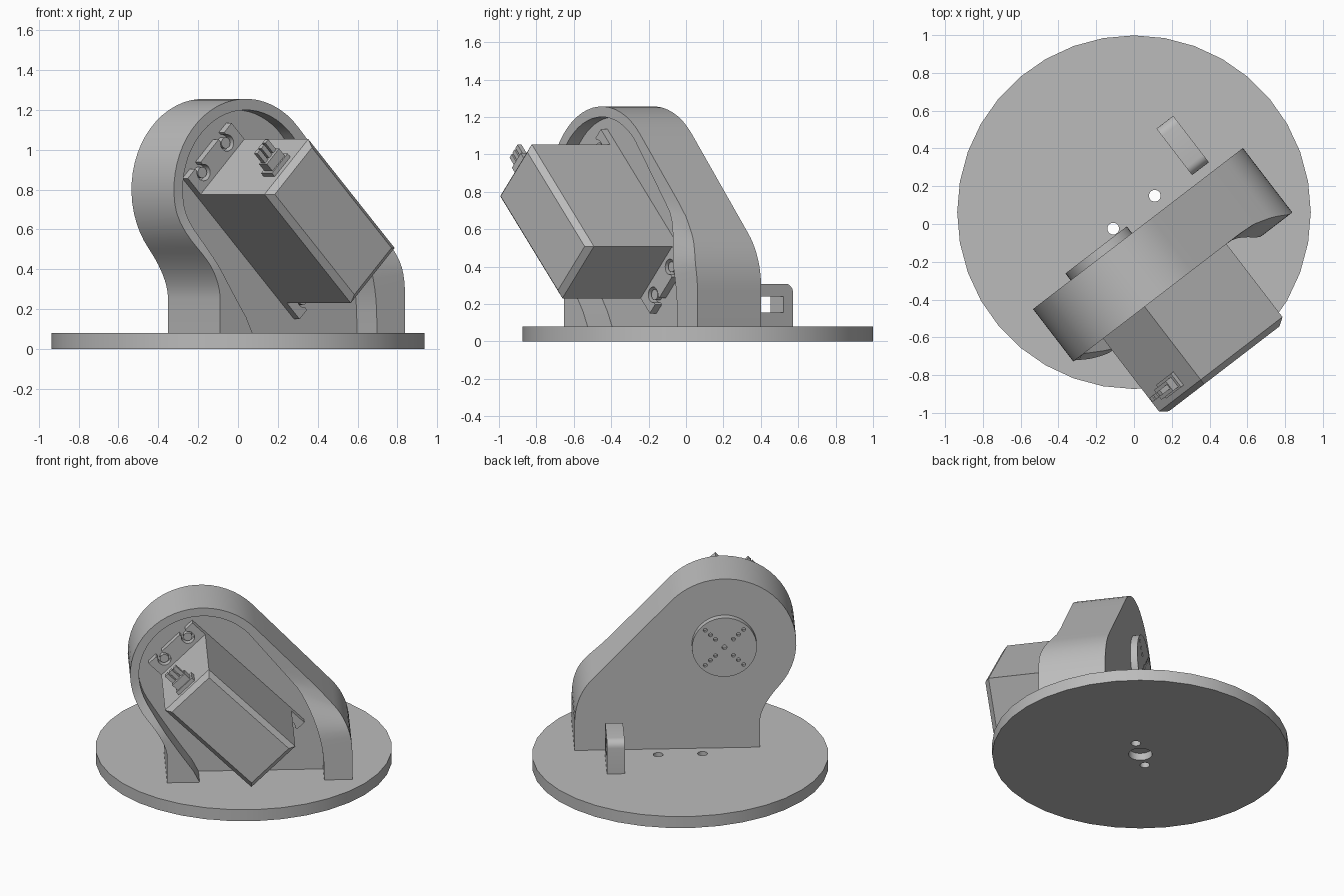
import bpy, bmesh
from math import sin, cos, pi, radians
from mathutils import Matrix, Vector

if "Cube" in bpy.data.objects:
    bpy.data.objects.remove(bpy.data.objects["Cube"])

grey = bpy.data.materials.new("plain grey")
grey.use_nodes = True
grey.diffuse_color = (0.5, 0.5, 0.5, 1)
grey.node_tree.nodes["Principled BSDF"].inputs["Base Color"].default_value = (0.5, 0.5, 0.5, 1)

# Frames: bracket (x along plate, -y to its front), servo (x long, y short, z outward), horn
BRACKET = Matrix.Translation((-0.173, -0.173, 0)) @ Matrix.Rotation(radians(37.5), 4, "Z")
UPRIGHT = Matrix.Rotation(pi / 2, 4, "X")
SERVO = BRACKET @ Matrix.Translation((0.155, 0, 0.642)) @ UPRIGHT @ Matrix.Rotation(-pi / 4, 4, "Z")
HORN = BRACKET @ Matrix.Translation((0, 0, 0.8)) @ UPRIGHT
DISC = Matrix.Translation((0, 0.0625, 0))


def finish(name, bm, matrix):
    bmesh.ops.recalc_face_normals(bm, faces=bm.faces)
    mesh = bpy.data.meshes.new(name)
    bm.to_mesh(mesh)
    bm.free()
    mesh.transform(matrix)
    mesh.materials.append(grey)
    mesh.shade_smooth()
    mesh.set_sharp_from_angle(angle=radians(30))
    obj = bpy.data.objects.new(name, mesh)
    bpy.context.collection.objects.link(obj)
    return obj


def add_prism(bm, pts, low, high):
    a = [bm.verts.new((x, y, low)) for x, y in pts]
    b = [bm.verts.new((x, y, high)) for x, y in pts]
    n = len(pts)
    bm.faces.new(a[::-1])
    top = bm.faces.new(b)
    for i in range(n):
        j = (i + 1) % n
        bm.faces.new((a[i], a[j], b[j], b[i]))
    return top


def prism(name, pts, low, high, matrix, bevel=0):
    bm = bmesh.new()
    top = add_prism(bm, pts, low, high)
    if bevel:
        bmesh.ops.bevel(bm, geom=list(top.edges), offset=bevel, segments=1, affect="EDGES")
    return finish(name, bm, matrix)


def arc(cx, cy, r, start, end, n):
    angles = [radians(start + (end - start) * i / n) for i in range(n + 1)]
    return [(cx + r * cos(a), cy + r * sin(a)) for a in angles]


def circle(cx, cy, r, n=24):
    return arc(cx, cy, r, 0, 360, n)[:-1]


def rect(x0, x1, y0, y1):
    return [(x0, y0), (x1, y0), (x1, y1), (x0, y1)]


def curve(p, q, r, n=10):
    p, q, r = Vector(p), Vector(q), Vector(r)
    ts = [i / n for i in range(n + 1)]
    return [tuple(p * (1 - t) ** 2 + q * 2 * t * (1 - t) + r * t * t) for t in ts]


def cut(obj, holes, matrix):
    """Subtract (outline, low, high) prisms from an object."""
    bm = bmesh.new()
    for pts, low, high in holes:
        add_prism(bm, pts, low, high)
    cutter = finish("cutter", bm, matrix)
    cutter.hide_render = True
    mod = obj.modifiers.new("holes", "BOOLEAN")
    mod.operation, mod.solver, mod.object = "DIFFERENCE", "EXACT", cutter
    deps = bpy.context.evaluated_depsgraph_get()
    mesh = bpy.data.meshes.new_from_object(obj.evaluated_get(deps))
    obj.modifiers.clear()
    obj.data = mesh
    mesh.shade_smooth()
    mesh.set_sharp_from_angle(angle=radians(30))
    bpy.data.objects.remove(cutter)


# Round base with two through holes and a blind centre hole below
base = prism("base_disc", circle(0, 0, 0.936, 36), 0, 0.08, DISC)
cut(base, [(circle(-0.11, -0.087, 0.031), -0.1, 0.2),
           (circle(0.11, 0.087, 0.031), -0.1, 0.2),
           (circle(0, 0, 0.075), -0.1, 0.05)], DISC)


# Bracket: outer and inner outlines share a point count so the rim is bridged
def outline(left_foot, left_curve, r, arc_start, right_curve, right_foot):
    top = arc(0, 0.8, r, arc_start, 43, 28)
    left = curve(*left_curve, top[0])
    right = curve(*right_curve)
    a, b = Vector(top[-1]), Vector(right[0])
    slope = [tuple(a.lerp(b, i / 6)) for i in range(1, 6)]
    return [left_foot] + left[:-1] + top + slope + right + [right_foot]


outer = outline((-0.225, 0.08), ((-0.225, 0.25), (-0.225, 0.36)), 0.456, 220,
                ((0.83, 0.578), (0.945, 0.455), (0.945, 0.27)), (0.945, 0.08))
inner = outline((-0.02, 0.08), ((-0.06, 0.16), (-0.2, 0.36)), 0.4, 210,
                ((0.6, 0.69), (0.75, 0.46), (0.765, 0.2)), (0.768, 0.08))


def rim_depth(z):
    t = min(max((0.72 - z) / 0.34, 0), 1)
    return 0.35 + 0.08 * t * t * (3 - 2 * t)


bm = bmesh.new()
rows = []
for (xo, zo), (xi, zi) in zip(outer, inner):
    section = [(xo, 0, zo), (xo, -rim_depth(zo), zo), (xi, -rim_depth(zi), zi), (xi, -0.265, zi)]
    rows.append([bm.verts.new(p) for p in section])
for p, q in zip(rows, rows[1:]):
    for k in range(3):
        bm.faces.new((p[k], p[k + 1], q[k + 1], q[k]))
bm.faces.new([row[0] for row in rows])
bm.faces.new([row[3] for row in rows][::-1])
bm.faces.new(rows[0] + rows[-1][::-1])
finish("bracket", bm, BRACKET)

# Servo body with chamfered front
L, W = 0.386, 0.196
prism("servo_body", rect(-L, L, -W, W), 0.26, 0.867, SERVO, bevel=0.03)

# Mounting flange with two keyhole slots at each end
half = [(0.5, -W)]
for c in (-0.105, 0.105):
    half += [(0.5, c - 0.025)] + arc(0.45, c, 0.042, -36, -324, 14) + [(0.5, c + 0.025)]
half.append((0.5, W))
prism("servo_flange", half + [(-x, -y) for x, y in half], 0.262, 0.31, SERVO)

# Screws in the slots
for sx, end in ((-1, "upper"), (1, "lower")):
    for sy, side in ((-1, "left"), (1, "right")):
        prism(f"{end}_{side}_screw", circle(sx * 0.45, sy * 0.105, 0.028, 16),
              0.255, 0.3, SERVO)

# Cable plug with three wires
prism("plug_base", rect(-0.41, -L + 0.01, -0.07, 0.07), 0.715, 0.805, SERVO)
prism("plug_body", rect(-0.46, -L, -0.055, 0.055), 0.73, 0.795, SERVO)
for i in (-1, 0, 1):
    prism(f"wire_{i + 2}", rect(-0.53, -0.45, i * 0.036 - 0.013, i * 0.036 + 0.013),
          0.748, 0.776, SERVO)

# Horn disc on the back with a cross of small holes
horn = prism("servo_horn", circle(0, 0, 0.205, 40), -0.045, 0.02, HORN)
dots = [(circle(0, 0, 0.016, 10), -0.1, -0.02)]
for k in range(4):
    a = pi / 4 + k * pi / 2
    for r in (0.08, 0.125, 0.172):
        dots.append((circle(r * cos(a), r * sin(a), 0.013, 10), -0.1, -0.02))
cut(horn, dots, HORN)

# Cable loop standing on the base behind the bracket
LOOP = BRACKET @ Matrix.Translation((0.7, 0, 0)) @ Matrix.Rotation(pi / 2, 4, "Z") @ UPRIGHT
arch = [(0.05, 0.08)] + arc(0.1, 0.258, 0.05, 180, 90, 6) + arc(0.31, 0.258, 0.05, 90, 0, 6) + [(0.36, 0.08)]
loop = prism("cable_loop", arch, -0.056, 0.056, LOOP)
cut(loop, [(rect(0.12, 0.295, 0.155, 0.24), -0.2, 0.2)], LOOP)
